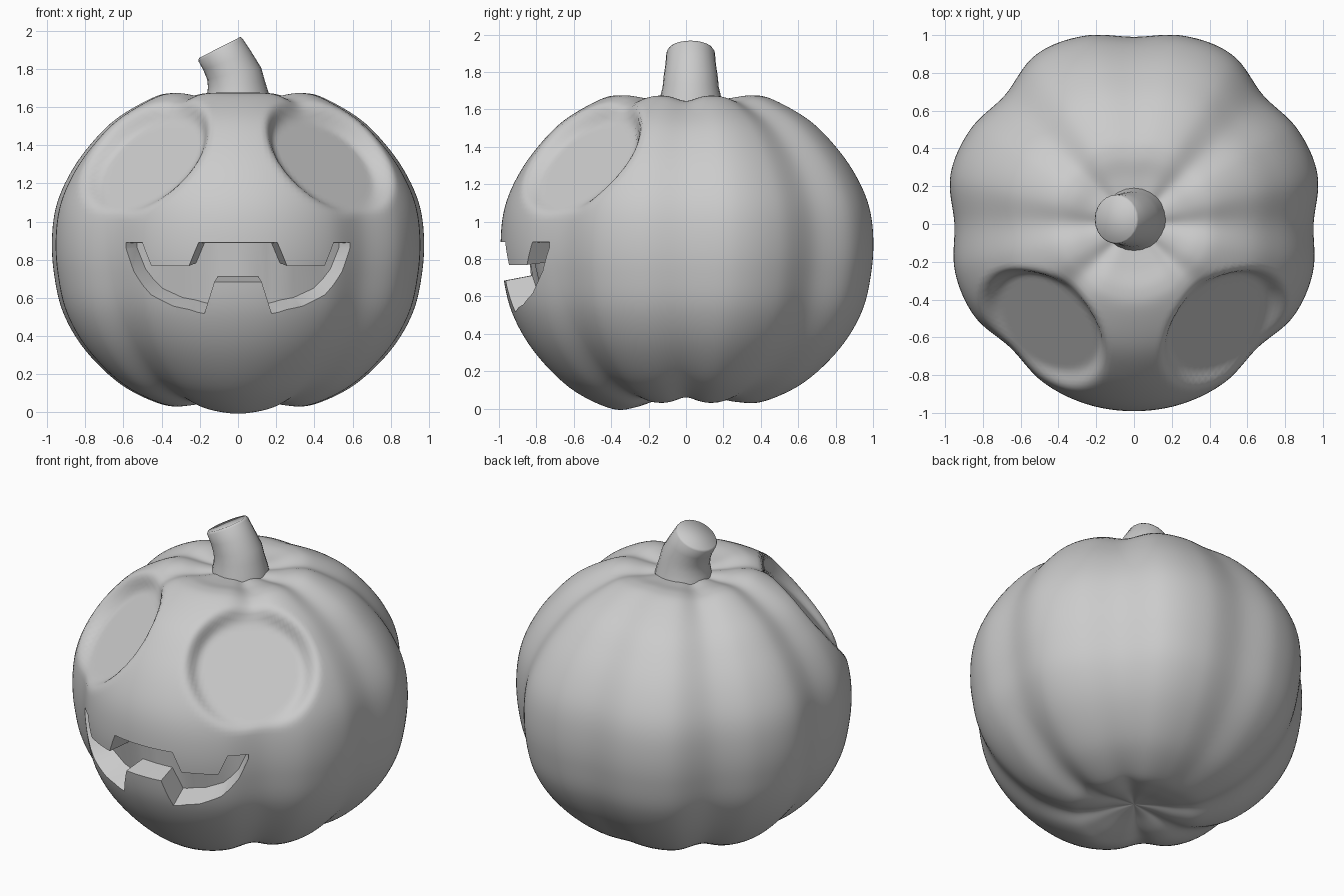
import bpy, bmesh
from math import sin, cos, pi, exp, degrees, radians, sqrt
from mathutils import Vector

cube = bpy.data.objects.get("Cube")
if cube:
    bpy.data.objects.remove(cube, do_unlink=True)

grey = bpy.data.materials.new("plain grey")
grey.use_nodes = True
COLOUR = (0.6, 0.6, 0.6, 1)
grey.diffuse_color = COLOUR
grey.node_tree.nodes["Principled BSDF"].inputs["Base Color"].default_value = COLOUR


def spline(values, t):
    """Smooth curve through evenly spaced values."""
    i = min(int(t), len(values) - 2)
    f = t - i
    p1, p2 = values[i], values[i + 1]
    p0 = values[max(i - 1, 0)]
    p3 = values[min(i + 2, len(values) - 1)]
    return p1 + 0.5 * f * (p2 - p0 + f * (2*p0 - 5*p1 + 4*p2 - p3 + f * (3*(p1 - p2) + p3 - p0)))


def loft(name, rings, start=None, end=None):
    """Closed solid through rings of points; poles or flat caps at the ends."""
    bm = bmesh.new()
    rows = [[bm.verts.new(p) for p in ring] for ring in rings]
    n = len(rows[0])
    for a, b in zip(rows, rows[1:]):
        for i in range(n):
            bm.faces.new((a[i], a[(i + 1) % n], b[(i + 1) % n], b[i]))
    for row, pole in ((rows[0], start), (rows[-1], end)):
        if pole:
            tip = bm.verts.new(pole)
            for i in range(n):
                bm.faces.new((row[i], row[(i + 1) % n], tip))
        else:
            bm.faces.new(row)
    bmesh.ops.recalc_face_normals(bm, faces=bm.faces)
    mesh = bpy.data.meshes.new(name)
    bm.to_mesh(mesh)
    bm.free()
    mesh.materials.append(grey)
    obj = bpy.data.objects.new(name, mesh)
    bpy.context.collection.objects.link(obj)
    return obj


def smooth(obj, angle):
    bpy.ops.object.select_all(action="DESELECT")
    obj.select_set(True)
    bpy.context.view_layer.objects.active = obj
    bpy.ops.object.shade_smooth_by_angle(angle=radians(angle))


# Gourd body: side profile, and lobe radius every 15 degrees from front to back
# (one extra value at each end keeps the curve even across the middle)
PROFILE = [(0, .09), (.12, .07), (.28, .035), (.42, .04), (.63, .14), (.82, .32), (.94, .52),
           (.99, .73), (1, .92), (.975, 1.09), (.905, 1.25), (.8, 1.4), (.66, 1.54),
           (.47, 1.65), (.36, 1.675), (.24, 1.66), (.12, 1.65), (0, 1.65)]
LOBES = [.985, .99, .985, .965, .925, .975, .98, .95, 1.005, 1.0, .965, 1.035, 1.03, .99, 1.03]
COLUMNS, STEPS = 192, 6
EYE_CENTRE = Vector((.45, -.52, 1.3))
EYE_NORMAL = Vector((.51, -.55, .66)).normalized()


def dent_eye(p):
    """Press a flat round socket, the same on both sides."""
    side = -1 if p.x < 0 else 1
    q = Vector((p.x * side, p.y, p.z))
    height = (q - EYE_CENTRE).dot(EYE_NORMAL)
    radius = (q - EYE_CENTRE - EYE_NORMAL * height).length
    if height > 0:
        f = max(0, min(1, (.41 - radius) / .11))
        q -= EYE_NORMAL * height * f * f * (3 - 2 * f)
    return Vector((q.x * side, q.y, q.z))


def body_point(t, column):
    turn = 2 * pi * column / COLUMNS
    from_front = degrees(min(turn, 2 * pi - turn))
    r = spline([p[0] for p in PROFILE], t)
    z = spline([p[1] for p in PROFILE], t)
    groove = sum(exp(-((from_front - g) / 12) ** 2) for g in (45, 90, 135))
    # Grooves pull towards the middle near the top and bottom
    lift = (z - .86) / .82
    pull = lift * abs(lift) * min(1, r * 3)
    z -= .03 * groove * pull
    # The front lobe hangs a little lower
    if lift < 0:
        z += .035 * pull * exp(-(from_front / 28) ** 2)
    r *= spline(LOBES, 1 + from_front / 15)
    return dent_eye(Vector((r * sin(turn), -r * cos(turn), z)))


last = (len(PROFILE) - 1) * STEPS
body = loft("pumpkin_body",
            [[body_point(k / STEPS, c) for c in range(COLUMNS)] for k in range(1, last)],
            (0, 0, PROFILE[0][1]), (0, 0, PROFILE[-1][1]))

# Mouth: (x, upper lip, lower lip) for one half, carved towards the middle
HALF = [(0, .89, .69), (.12, .89, .69), (.17, .89, .53), (.2, .89, .535), (.25, .77, .55),
        (.33, .77, .565), (.45, .77, .62), (.5, .89, .67), (.55, .89, .735), (.6, .89, .86)]
MOUTH = [(-x, a, b) for x, a, b in HALF[:0:-1]] + HALF


def mouth_point(x, z, scale):
    mid = .87
    y = -sqrt(.92 - x * x - (z - mid) ** 2)
    return Vector((x * scale, y * scale, mid + (z - mid) * scale))


cutter = loft("mouth_cutter", [[mouth_point(x, a, 1.15), mouth_point(x, a, .88),
                                mouth_point(x, b, .88), mouth_point(x, b, 1.15)]
                               for x, a, b in MOUTH])
cutter.hide_render = True
carve = body.modifiers.new("mouth", "BOOLEAN")
carve.operation = "DIFFERENCE"
carve.solver = "EXACT"
carve.object = cutter
bpy.context.view_layer.objects.active = body
bpy.ops.object.modifier_apply(modifier="mouth")
bpy.data.objects.remove(cutter, do_unlink=True)
smooth(body, 50)

# Stem: leaning rings of (x, z, radius, tilt)
STEM = [(0, 1.58, .18, 0), (0, 1.67, .162, 0), (-.008, 1.72, .15, 6),
        (-.02, 1.775, .145, 12), (-.055, 1.84, .135, 20), (-.092, 1.9, .13, 27),
        (-.096, 1.912, .122, 27)]
SIDES = 24
stem = loft("stem", [[(x + r * cos(a) * cos(radians(tilt)), .025 + r * sin(a),
                       z + r * cos(a) * sin(radians(tilt)))
                      for a in (2 * pi * i / SIDES for i in range(SIDES))]
                     for x, z, r, tilt in STEM])
smooth(stem, 80)
